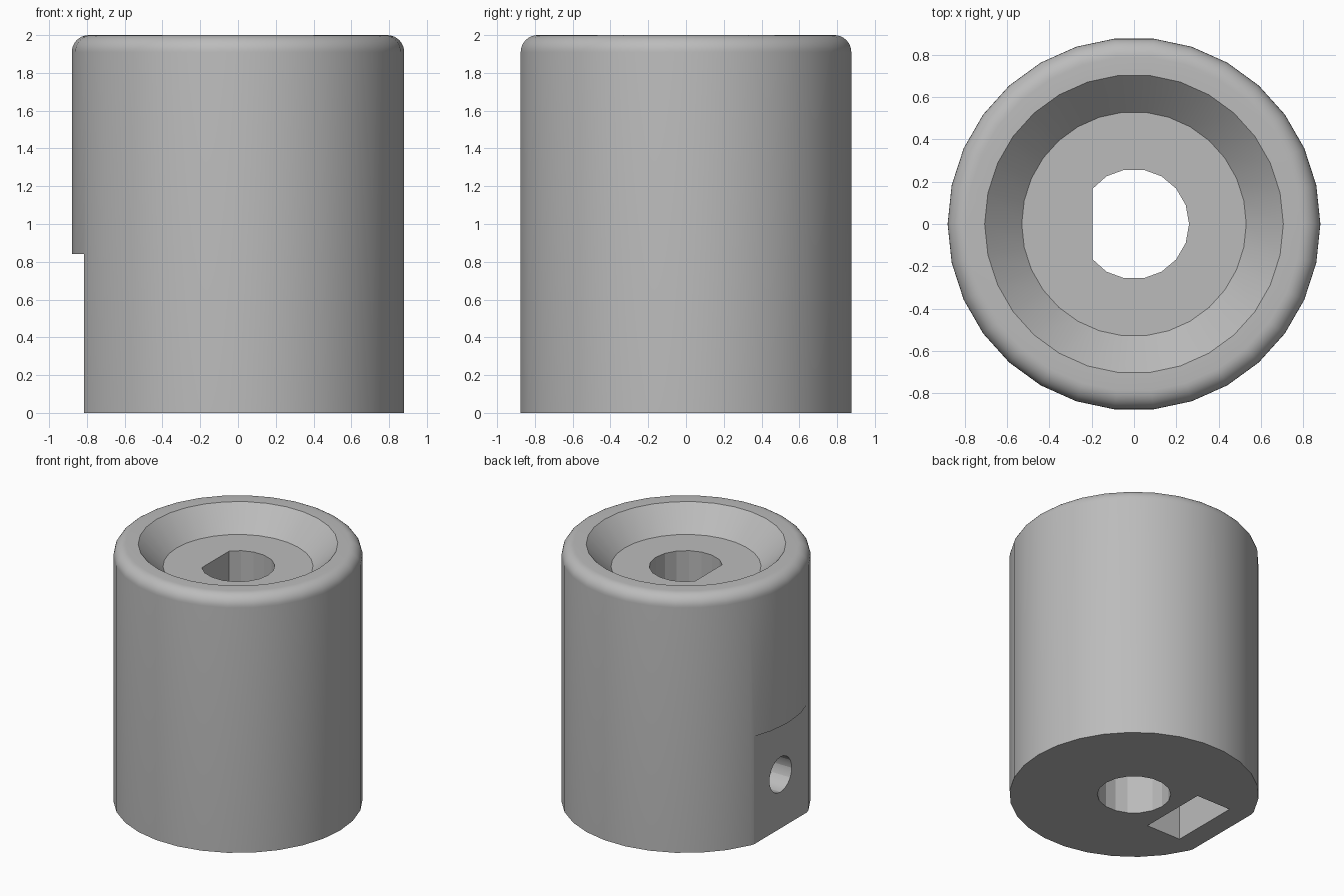
import bpy, bmesh, math

if "Cube" in bpy.data.objects:
    bpy.data.objects.remove(bpy.data.objects["Cube"], do_unlink=True)

grey = bpy.data.materials.new("plain grey")
grey.use_nodes = True
grey.diffuse_color = (0.5, 0.5, 0.5, 1)
grey.node_tree.nodes["Principled BSDF"].inputs["Base Color"].default_value = (0.5, 0.5, 0.5, 1)


def lathe(name, profile, sides, clamp=None):
    """Closed solid of (radius, z) rings; clamp(x, ring) may flatten one side."""
    bm = bmesh.new()
    rings = []
    for i, (r, z) in enumerate(profile):
        ring = []
        for k in range(sides):
            a = math.tau * k / sides
            x = r * math.cos(a)
            ring.append(bm.verts.new((clamp(x, i) if clamp else x, r * math.sin(a), z)))
        rings.append(ring)
    for low, high in zip(rings, rings[1:]):
        for k in range(sides):
            n = (k + 1) % sides
            bm.faces.new((low[k], low[n], high[n], high[k]))
    bm.faces.new(rings[0][::-1])
    bm.faces.new(rings[-1])
    bmesh.ops.remove_doubles(bm, verts=bm.verts, dist=1e-5)
    bmesh.ops.recalc_face_normals(bm, faces=bm.faces)
    mesh = bpy.data.meshes.new(name)
    bm.to_mesh(mesh)
    bm.free()
    obj = bpy.data.objects.new(name, mesh)
    bpy.context.collection.objects.link(obj)
    mesh.materials.append(grey)
    return obj


def box(name, low, high):
    bpy.ops.mesh.primitive_cube_add(size=1, location=[(a + b) / 2 for a, b in zip(low, high)])
    obj = bpy.context.object
    obj.name = name
    obj.scale = [b - a for a, b in zip(low, high)]
    obj.data.materials.append(grey)
    return obj


# Knob body: straight wall, rounded rim and dished top
R, H, FILLET = 0.88, 2.0, 0.09
profile = [(R, 0)]
for i in range(9):
    a = math.pi / 2 * i / 8
    profile.append((R - FILLET + FILLET * math.cos(a), H - FILLET + FILLET * math.sin(a)))
profile += [(0.705, H), (0.53, 1.825)]
knob = lathe("knob_body", profile, 30)

# Shaft bore: round below, D-shaped above
bore = lathe("shaft_bore_cutter",
             [(0.26, -0.1), (0.26, 0.84), (0.26, 0.84), (0.26, 2.1)], 18,
             lambda x, i: max(x, -0.195) if i > 1 else x)

# Side flat, nut slot and screw hole
flat = box("side_flat_cutter", (-1.2, -0.6, -0.2), (-0.815, 0.6, 0.84))
slot = box("nut_slot_cutter", (-0.65, -0.275, -0.2), (-0.355, 0.275, 0.69))
bpy.ops.mesh.primitive_cylinder_add(vertices=24, radius=0.137, depth=0.9,
                                    location=(-0.55, 0, 0.42), rotation=(0, math.pi / 2, 0))
screw = bpy.context.object
screw.name = "screw_hole_cutter"
screw.data.materials.append(grey)

# Cut the body, then remove the cutters
bpy.ops.object.select_all(action="DESELECT")
bpy.context.view_layer.objects.active = knob
knob.select_set(True)
for cutter in (bore, flat, slot, screw):
    mod = knob.modifiers.new(cutter.name, "BOOLEAN")
    mod.operation = "DIFFERENCE"
    mod.solver = "EXACT"
    mod.object = cutter
    bpy.ops.object.modifier_apply(modifier=mod.name)
    bpy.data.objects.remove(cutter, do_unlink=True)

bpy.ops.object.shade_smooth_by_angle(angle=math.radians(15))
